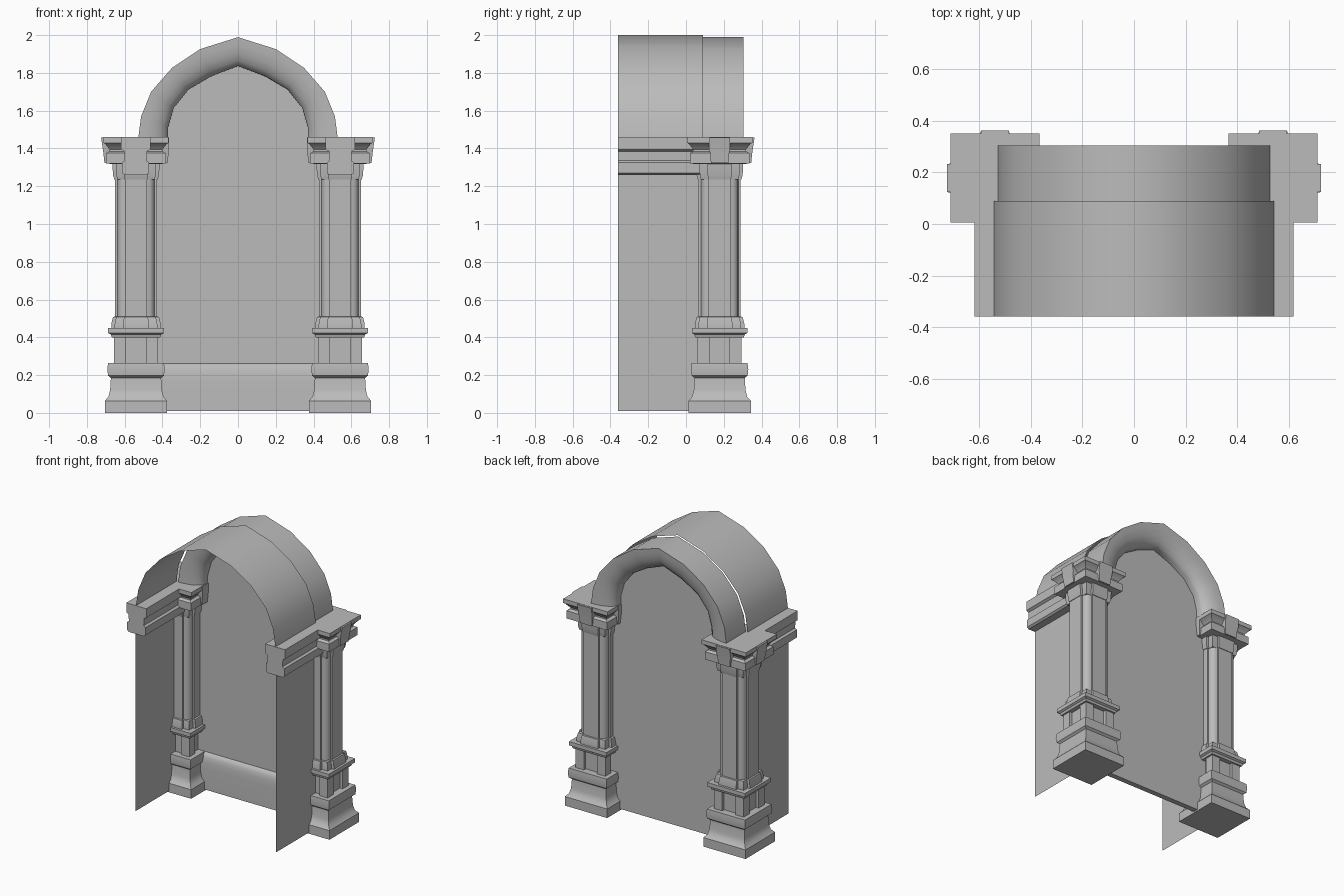
import bpy, bmesh, math
from mathutils import Vector

cube = bpy.data.objects.get("Cube")
if cube:
    bpy.data.objects.remove(cube, do_unlink=True)

stone = bpy.data.materials.new("grey stone")
stone.use_nodes = True
GREY = (0.5, 0.5, 0.5, 1)
stone.diffuse_color = GREY
stone.node_tree.nodes["Principled BSDF"].inputs["Base Color"].default_value = GREY

CX, CY = 0.54, 0.178          # column centre
FRONT, PANEL_Y = -0.36, 0.195


def loft(name, rings, mirror=False, closed=True, angle=30):
    """Skin a list of equal point rings; closed rings are capped."""
    bm = bmesh.new()
    vs = [[bm.verts.new(p) for p in r] for r in rings]
    n = len(rings[0])
    for a, b in zip(vs, vs[1:]):
        for i in range(n if closed else n - 1):
            j = (i + 1) % n
            bm.faces.new((a[i], a[j], b[j], b[i]))
    if closed:
        bm.faces.new(vs[0][::-1])
        bm.faces.new(vs[-1])
    bmesh.ops.recalc_face_normals(bm, faces=bm.faces)
    me = bpy.data.meshes.new(name)
    bm.to_mesh(me)
    bm.free()
    me.materials.append(stone)
    ob = bpy.data.objects.new(name, me)
    bpy.context.collection.objects.link(ob)
    if mirror:
        ob.modifiers.new("Mirror", "MIRROR").use_mirror_merge = False
    bpy.ops.object.select_all(action="DESELECT")
    bpy.context.view_layer.objects.active = ob
    ob.select_set(True)
    bpy.ops.object.shade_smooth_by_angle(angle=math.radians(angle))
    return ob


def four_fold(quarter):
    """Repeat a quarter outline around the column axis."""
    pts = []
    for k in range(4):
        for x, y in quarter:
            for _ in range(k):
                x, y = -y, x
            pts.append((x, y))
    return pts


def column_part(name, outline, steps):
    """Stack scaled copies of an outline; steps are (scale, height)."""
    loft(name, [[(CX + x * s, CY + y * s, z) for x, y in outline]
                for s, z in steps], mirror=True)


def block(name, x, y, hx, hy, z0, z1):
    box = ((-hx, -hy), (hx, -hy), (hx, hy), (-hx, hy))
    loft(name, [[(x + a, y + b, z) for a, b in box] for z in (z0, z1)], mirror=True)


square = four_fold([(1, 1)])
cross = four_fold([(1, -0.52), (1, 0.52), (0.86, 0.52), (0.86, 0.86), (0.52, 0.86)])
shaft = four_fold([(0.111, -0.058), (0.111, 0.058), (0.099, 0.058), (0.096, 0.076),
                   (0.088, 0.088), (0.076, 0.096), (0.058, 0.099)])

# Column base, pedestal and cap
column_part("column_base", square, [
    (0.165, 0), (0.165, 0.064), (0.146, 0.085), (0.137, 0.12), (0.133, 0.185),
    (0.148, 0.197), (0.152, 0.23), (0.148, 0.263)])
column_part("pedestal_core", square, [(0.095, 0.26), (0.095, 0.405)])
for i, sx in enumerate((-1, 1)):
    for j, sy in enumerate((-1, 1)):
        block(f"pedestal_post_{i}{j}", CX + sx * 0.084, CY + sy * 0.084,
              0.032, 0.032, 0.26, 0.405)
column_part("pedestal_cap", square, [
    (0.128, 0.4), (0.133, 0.415), (0.147, 0.423), (0.147, 0.45)])
column_part("shaft_foot", cross, [
    (0.131, 0.45), (0.131, 0.47), (0.122, 0.508), (0.11, 0.51)])
column_part("column_shaft", shaft, [(1, 0.5), (1, 1.26)])

# Capital
column_part("capital_neck", cross, [(0.115, 1.235), (0.122, 1.26), (0.125, 1.325)])
column_part("capital", square, [
    (0.125, 1.318), (0.158, 1.32), (0.158, 1.375), (0.14, 1.385), (0.14, 1.395),
    (0.164, 1.425), (0.173, 1.43), (0.173, 1.46)])

# Tapered key blocks on the outer, inner and rear capital faces
for side, d in (("outer", (1, 0)), ("inner", (-1, 0)), ("rear", (0, 1))):
    rings = []
    for w, out, z in ((0.046, 0.167, 1.322), (0.05, 0.172, 1.37), (0.056, 0.176, 1.4),
                      (0.054, 0.185, 1.458)):
        if side == "inner":
            out = min(out, 0.176)
        rings.append([(CX + d[0] * r - d[1] * t, CY + d[1] * r + d[0] * t, z)
                      for r, t in ((0.1, -w), (out, -w), (out, w), (0.1, w))])
    loft(f"capital_key_{side}", rings, mirror=True)

# Side cornice
half = [(0.058, 1.26), (0.072, 1.27), (0.072, 1.325), (0.058, 1.335),
        (0.06, 1.385), (0.078, 1.395), (0.078, 1.46)]
prof = half + [(-x, z) for x, z in reversed(half)]
loft("side_cornice", [[(0.542 + x, y, z) for x, z in prof] for y in (FRONT, CY)],
     mirror=True)

# Pointed arch lines, from springing to apex
outer = [(0.53, 1.44), (0.513, 1.57), (0.46, 1.7), (0.35, 1.826), (0.2, 1.926), (0, 1.989)]
inner = [(0.37, 1.44), (0.37, 1.51), (0.34, 1.615), (0.262, 1.712), (0.14, 1.783), (0, 1.836)]


def whole(pts):
    return pts + [(-x, z) for x, z in reversed(pts[:-1])]


# Moulded arch ring: rounded section swept along the arch
section = [(0, 0.087), (0.25, 0.09), (0.55, 0.1), (0.8, 0.118), (0.95, 0.14), (1, 0.16)]
section += [(t, 2 * PANEL_Y + 0.002 - y) for t, y in reversed(section)]
rings = []
for (ox, oz), (ix, iz) in zip(whole(outer), whole(inner)):
    rings.append([(ox + (ix - ox) * t, y, oz + (iz - oz) * t) for t, y in section])
loft("arch_ring", rings, angle=40)

# Vault over the passage and thin side walls
vault = [(0.547, 1.44), (0.526, 1.58), (0.47, 1.712), (0.355, 1.838), (0.2, 1.938), (0, 2.0)]
roof = loft("vault", [[(x, y, z) for x, z in whole(vault)] for y in (FRONT, 0.09)],
            closed=False, angle=40)
walls = loft("side_wall", [[(0.547, y, 0.01), (0.547, y, 1.44)] for y in (FRONT, PANEL_Y)],
             mirror=True, closed=False)

# Back panel filling the arch
mid = [((a + c) / 2, (b + d) / 2) for (a, b), (c, d) in zip(outer, inner)]
outline = [(0.54, 0.01), (0.54, 1.4)] + mid
outline += [(-x, z) for x, z in reversed(outline[:-1])]
loft("back_panel", [[(x, y, z) for x, z in outline]
                    for y in (PANEL_Y - 0.004, PANEL_Y + 0.004)])

# Skirting with a rounded top along the foot of the panel
skirt = [(0.192, 0.263), (0.178, 0.256), (0.168, 0.235), (0.163, 0.205),
         (0.161, 0.16), (0.161, 0.01), (0.192, 0.01)]
loft("skirting", [[(x, y, z) for y, z in skirt] for x in (-0.45, 0.45)], angle=40)
